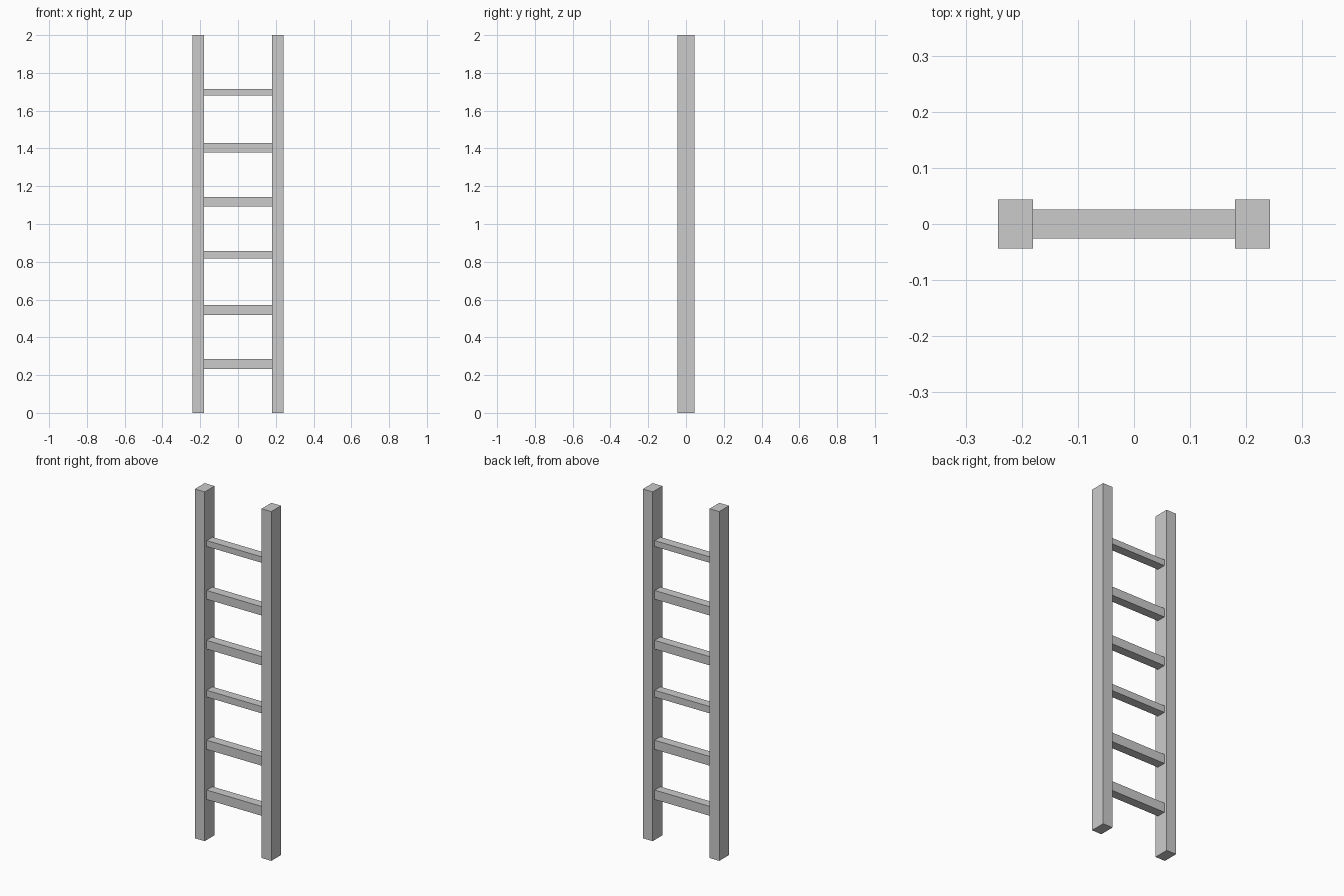
import bpy

if "Cube" in bpy.data.objects:
    bpy.data.objects.remove(bpy.data.objects["Cube"])


def box(name, x, z, size):
    """Add a box centred on y = 0, with its centre at x, z."""
    bpy.ops.mesh.primitive_cube_add(size=1, location=(x, 0, z))
    obj = bpy.context.object
    obj.name = name
    obj.scale = size
    bpy.ops.object.transform_apply(location=False, rotation=False, scale=True)
    return obj


HEIGHT = 2.0
RAIL_WIDTH, RAIL_DEPTH = 0.062, 0.088
RAIL_X = 0.211
RUNG_DEPTH = 0.052
RUNG_LENGTH = 2 * RAIL_X - RAIL_WIDTH

# Upright side rails
for side, name in ((-1, "left_rail"), (1, "right_rail")):
    box(name, side * RAIL_X, HEIGHT / 2, (RAIL_WIDTH, RAIL_DEPTH, HEIGHT))

# Rungs: evenly spaced top faces, uneven hand-cut thickness
thicknesses = (0.054, 0.053, 0.039, 0.05, 0.05, 0.034)
spacing = HEIGHT / (len(thicknesses) + 1)
for i, thick in enumerate(thicknesses, start=1):
    box(f"rung_{i}", 0, i * spacing - thick / 2,
        (RUNG_LENGTH, RUNG_DEPTH, thick))
